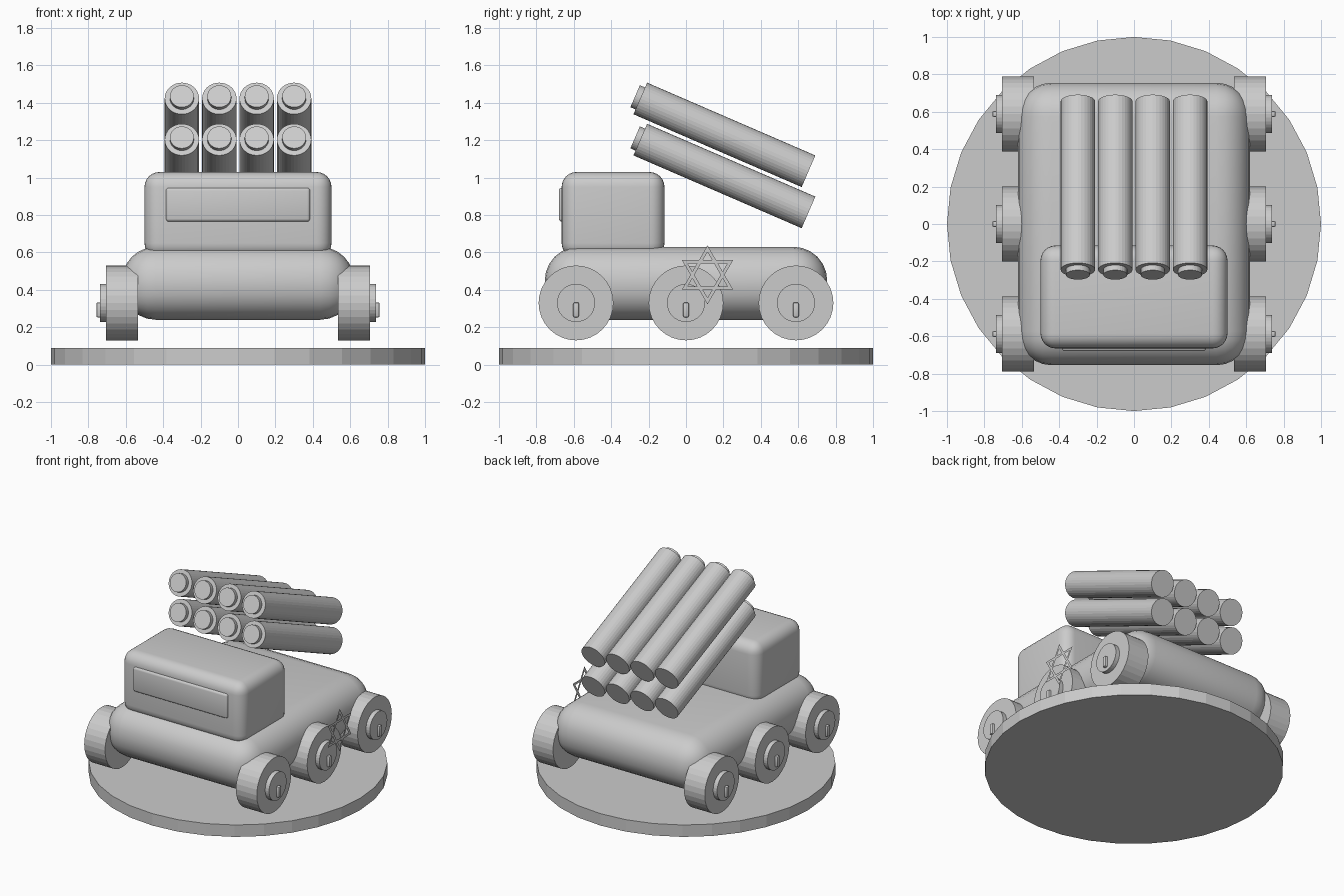
import bpy
import bmesh
from math import radians, cos, sin, pi
from mathutils import Vector

cube = bpy.data.objects.get("Cube")
if cube:
    bpy.data.objects.remove(cube, do_unlink=True)

GREY = (0.6, 0.6, 0.6, 1.0)
grey = bpy.data.materials.new("plain_grey")
grey.use_nodes = True
grey.diffuse_color = GREY
grey.node_tree.nodes["Principled BSDF"].inputs["Base Color"].default_value = GREY


def finish(name, bm):
    mesh = bpy.data.meshes.new(name)
    bm.to_mesh(mesh)
    bm.free()
    mesh.materials.append(grey)
    obj = bpy.data.objects.new(name, mesh)
    bpy.context.collection.objects.link(obj)
    return obj


def rounded_box(name, center, size, radius, segments):
    bm = bmesh.new()
    bmesh.ops.create_cube(bm, size=1)
    bmesh.ops.scale(bm, vec=size, verts=bm.verts)
    bmesh.ops.bevel(bm, geom=bm.edges[:], offset=radius, segments=segments,
                    profile=0.5, affect='EDGES')
    obj = finish(name, bm)
    obj.location = center
    bpy.ops.object.select_all(action='DESELECT')
    obj.select_set(True)
    bpy.context.view_layer.objects.active = obj
    bpy.ops.object.shade_smooth_by_angle(angle=radians(35))
    return obj


def cylinder(name, start, end, radius):
    """Flat-sided cylinder between two points."""
    start, end = Vector(start), Vector(end)
    bm = bmesh.new()
    bmesh.ops.create_cone(bm, cap_ends=True, segments=32, radius1=radius,
                          radius2=radius, depth=(end - start).length)
    obj = finish(name, bm)
    obj.location = (start + end) / 2
    obj.rotation_mode = 'QUATERNION'
    obj.rotation_quaternion = (end - start).to_track_quat('Z', 'Y')
    return obj


# Round display base
cylinder("base_disc", (0, 0, 0), (0, 0, 0.088), 1.0)

# Body, cab and windscreen
rounded_box("body", (0, 0, 0.435), (1.24, 1.51, 0.39), 0.18, 6)
rounded_box("cab", (0, -0.39, 0.8), (1.0, 0.55, 0.46), 0.08, 6)
rounded_box("windscreen", (0, -0.655, 0.855), (0.77, 0.05, 0.18), 0.015, 3)

# Three wheels a side, each with a hub and a small upright bolt
for side, s in (("left", 1), ("right", -1)):
    for place, y in (("front", -0.588), ("middle", 0), ("rear", 0.588)):
        label = f"{place}_{side}"
        cylinder(f"wheel_{label}", (s * 0.535, y, 0.33), (s * 0.705, y, 0.33), 0.2)
        cylinder(f"hub_{label}", (s * 0.69, y, 0.33), (s * 0.737, y, 0.33), 0.102)
        rounded_box(f"bolt_{label}", (s * 0.735, y, 0.293),
                    (0.045, 0.03, 0.08), 0.008, 2)

# Two rows of four tilted tubes, each with a smaller nose cap
rear = Vector((0, 0.655, 0.814))
axis = Vector((0, -cos(radians(23.4)), sin(radians(23.4))))
for row, lift in (("lower", 0), ("upper", 0.22)):
    for i in range(4):
        start = rear + Vector((-0.3 + 0.2 * i, 0, lift))
        mouth = start + axis * 0.98
        cylinder(f"tube_{row}_{i + 1}", start, mouth, 0.092)
        cylinder(f"cap_{row}_{i + 1}", mouth - axis * 0.02, mouth + axis * 0.03, 0.064)

# Flat star ornament on the left side: two outlined triangles
bm = bmesh.new()
for turn in (pi / 2, -pi / 2):
    rings = [[bm.verts.new((0.75, 0.115 + r * cos(turn + k * 2 * pi / 3),
                            0.48 + r * sin(turn + k * 2 * pi / 3)))
              for k in range(3)] for r in (0.158, 0.122)]
    for k in range(3):
        n = (k + 1) % 3
        bm.faces.new((rings[0][k], rings[0][n], rings[1][n], rings[1][k]))
finish("side_star", bm)
